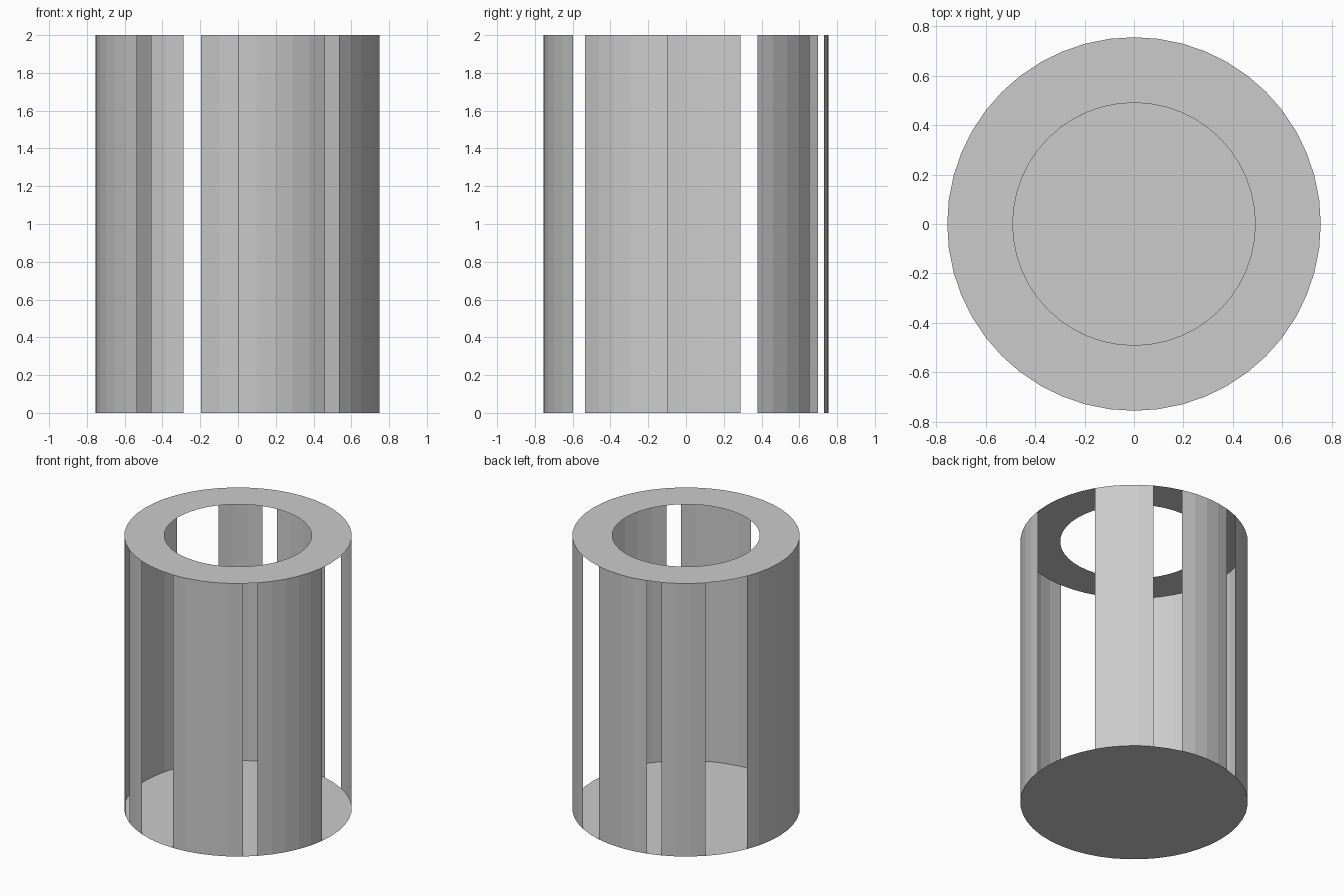
import bpy, bmesh, math

RADIUS, HOLE, HEIGHT = 0.755, 0.49, 2.0
STEPS = 48  # sides of the full circle

cube = bpy.data.objects.get("Cube")
if cube:
    bpy.data.objects.remove(cube, do_unlink=True)

grey = bpy.data.materials.new("light_grey")
grey.use_nodes = True
color = (0.6, 0.6, 0.6, 1.0)
grey.diffuse_color = color
grey.node_tree.nodes["Principled BSDF"].inputs["Base Color"].default_value = color


def point(step, radius, z):
    angle = math.tau * step / STEPS
    return (radius * math.cos(angle), radius * math.sin(angle), z)


def strip(name, first, last, lower, upper):
    """Sheet of quads between two (radius, z) arcs, from step first to last."""
    bm = bmesh.new()
    for s in range(first, last):
        corners = [point(s, *lower), point(s + 1, *lower),
                   point(s + 1, *upper), point(s, *upper)]
        bm.faces.new([bm.verts.new(c) for c in corners])
    bmesh.ops.remove_doubles(bm, verts=bm.verts, dist=0.0001)
    return finish(name, bm)


def finish(name, bm):
    mesh = bpy.data.meshes.new(name)
    bm.to_mesh(mesh)
    bm.free()
    mesh.materials.append(grey)
    obj = bpy.data.objects.new(name, mesh)
    bpy.context.collection.objects.link(obj)
    return obj


# Solid floor, facing down
bm = bmesh.new()
bm.faces.new([bm.verts.new(point(-s, RADIUS, 0)) for s in range(STEPS)])
finish("base_disc", bm)

# Flat ring on top, facing up
strip("top_ring", 0, STEPS, (RADIUS, HEIGHT), (HOLE, HEIGHT))

# Curved wall panels with uneven gaps: first and last circle step of each
panels = {
    "right_back_panel": (4, 8),
    "back_panel": (10, 14),
    "back_corner_panel": (15, 18),
    "wide_side_panel": (21, 30),
    "narrow_front_panel": (31, 33),
    "front_panel": (36, 41),
    "front_corner_panel": (42, 47),
}
for name, (first, last) in panels.items():
    strip(name, first, last, (RADIUS, 0), (RADIUS, HEIGHT))
